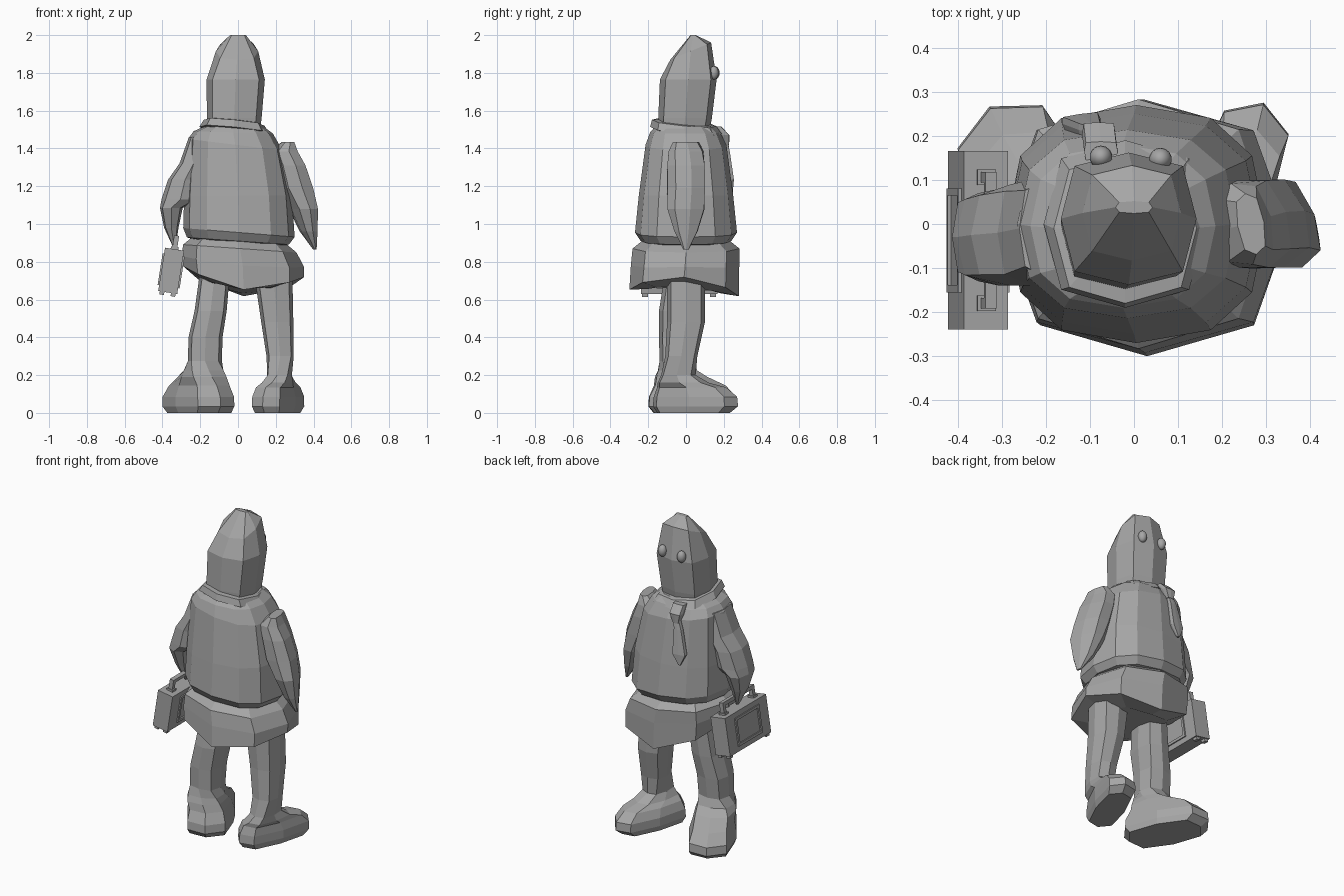
import bpy, bmesh, math
from mathutils import Matrix, Vector

grey = bpy.data.materials.new("plain grey")
grey.diffuse_color = (0.38, 0.38, 0.38, 1)


def finish(name, bm):
    bmesh.ops.recalc_face_normals(bm, faces=bm.faces)
    me = bpy.data.meshes.new(name)
    bm.to_mesh(me)
    bm.free()
    ob = bpy.data.objects.new(name, me)
    bpy.context.collection.objects.link(ob)
    me.materials.append(grey)
    return ob


def loft(name, rings, n=8, p=0.7):
    """Skin rings of (cx, cy, z, rx, ry, turn, x slope, y slope, side lift)."""
    bm = bmesh.new()
    loops = []
    for r in rings:
        cx, cy, z, rx, ry, turn, sx, sy, lift = tuple(r) + (0,) * (9 - len(r))
        loop = []
        for i in range(n):
            a = 2 * math.pi * i / n + math.pi / 2
            c, s = math.cos(a), math.sin(a)
            x = rx * math.copysign(abs(c) ** p, c)
            y = ry * math.copysign(abs(s) ** p, s)
            dz = sx * x + sy * y + lift * x * x
            t = math.radians(turn)
            loop.append(bm.verts.new((cx + x * math.cos(t) - y * math.sin(t),
                                      cy + x * math.sin(t) + y * math.cos(t), z + dz)))
        loops.append(loop)
    for a, b in zip(loops, loops[1:]):
        for i in range(n):
            j = (i + 1) % n
            bm.faces.new((a[i], a[j], b[j], b[i]))
    bm.faces.new(loops[0])
    bm.faces.new(loops[-1])
    return finish(name, bm)


def boxes(name, parts, matrix):
    """Join axis-aligned boxes (centre, size) and place them with a matrix."""
    bm = bmesh.new()
    for c, s in parts:
        bmesh.ops.create_cube(bm, size=1, matrix=Matrix.Translation(c) @ Matrix.Diagonal((*s, 1)))
    bm.transform(matrix)
    return finish(name, bm)


# pointed head, crown sloping down to the back
loft("head", [
    (-0.02, -0.01, 1.50, 0.137, 0.135),
    (-0.02, -0.005, 1.56, 0.145, 0.142),
    (-0.012, 0.012, 1.765, 0.154, 0.15),
    (-0.005, 0.025, 1.915, 0.112, 0.108, 0, 0, 0.42),
    (0.0, 0.038, 2.0, 0.042, 0.014)], p=0.65)

# eyes
for side, x, y in (("left", -0.075, 0.152), ("right", 0.06, 0.147)):
    bm = bmesh.new()
    bmesh.ops.create_uvsphere(bm, u_segments=14, v_segments=10, radius=1)
    bm.transform(Matrix.Translation((x, y, 1.8)) @ Matrix.Diagonal((0.026, 0.026, 0.036, 1)))
    for f in bm.faces:
        f.smooth = True
    finish(side + "_eye", bm)

# collar band
loft("collar", [
    (-0.02, -0.01, 1.49, 0.15, 0.15, 0, -0.1, -0.1),
    (-0.02, 0.0, 1.495, 0.185, 0.19, 0, -0.1, -0.1),
    (-0.02, -0.01, 1.535, 0.162, 0.17, 0, -0.1, -0.1),
    (-0.02, -0.01, 1.54, 0.13, 0.135, 0, -0.1, -0.1)])

# jacket body
loft("torso", [
    (0.0, 0.0, 0.90, 0.22, 0.20, 0, -0.07),
    (0.0, 0.0, 0.91, 0.27, 0.24, 0, -0.07),
    (0.005, 0.0, 0.955, 0.295, 0.27, 0, -0.08),
    (0.0, 0.0, 1.15, 0.285, 0.25),
    (-0.015, 0.0, 1.42, 0.25, 0.214, 0, -0.12),
    (-0.025, -0.005, 1.485, 0.21, 0.185, 0, -0.03),
    (-0.02, -0.01, 1.52, 0.15, 0.15)], n=12, p=0.8)

# baggy shorts with a curved lower rim
loft("shorts", [
    (0.02, -0.01, 0.645, 0.20, 0.19, 0, -0.08, -0.06, 1.0),
    (0.03, -0.01, 0.635, 0.32, 0.29, 0, -0.09, -0.06, 1.1),
    (0.025, -0.005, 0.78, 0.325, 0.287, 0, -0.09, 0, 0.2),
    (0.01, 0.0, 0.87, 0.30, 0.283, 0, -0.07),
    (0.005, 0.0, 0.92, 0.24, 0.22, 0, -0.07)], p=0.8)

# legs with square-toed feet turned outward
loft("left_leg", [
    (-0.205, 0.03, 0.0, 0.125, 0.22, 27),
    (-0.21, 0.035, 0.035, 0.135, 0.26, 27),
    (-0.21, 0.035, 0.085, 0.135, 0.255, 27),
    (-0.205, 0.02, 0.145, 0.12, 0.205, 27),
    (-0.19, -0.025, 0.19, 0.118, 0.14, 22),
    (-0.182, -0.045, 0.225, 0.107, 0.105, 15),
    (-0.175, -0.05, 0.275, 0.09, 0.09),
    (-0.172, -0.045, 0.40, 0.09, 0.098),
    (-0.145, -0.035, 0.54, 0.085, 0.108),
    (-0.125, -0.015, 0.72, 0.08, 0.10)], p=0.64)
loft("right_leg", [
    (0.21, 0.04, 0.0, 0.085, 0.205, -20),
    (0.212, 0.05, 0.035, 0.097, 0.24, -20),
    (0.213, 0.05, 0.085, 0.097, 0.235, -20),
    (0.213, 0.03, 0.135, 0.085, 0.195, -20),
    (0.216, -0.015, 0.16, 0.078, 0.14, -15),
    (0.22, -0.04, 0.20, 0.066, 0.092, -8),
    (0.223, -0.025, 0.30, 0.072, 0.085),
    (0.208, 0.0, 0.48, 0.085, 0.10),
    (0.188, 0.0, 0.72, 0.10, 0.10)], p=0.64)

# drooping sleeves that taper to a tip, rooted in the jacket
loft("left_arm", [
    (-0.337, -0.03, 0.88, 0.008, 0.012),
    (-0.353, -0.03, 0.98, 0.038, 0.055),
    (-0.353, -0.03, 1.085, 0.06, 0.10),
    (-0.305, -0.03, 1.13, 0.10, 0.11),
    (-0.28, -0.025, 1.235, 0.09, 0.115),
    (-0.235, -0.02, 1.32, 0.075, 0.12),
    (-0.20, -0.01, 1.46, 0.06, 0.11)])
loft("right_arm", [
    (0.407, 0.0, 0.865, 0.007, 0.015, 20),
    (0.374, 0.0, 0.96, 0.04, 0.065, 20),
    (0.346, 0.0, 1.08, 0.067, 0.105, 20),
    (0.305, 0.0, 1.19, 0.088, 0.105, 20),
    (0.27, 0.0, 1.31, 0.08, 0.105, 20),
    (0.245, 0.0, 1.385, 0.068, 0.095, 15),
    (0.265, 0.0, 1.435, 0.03, 0.07, 10)])

# tie: knot and blade lying on the chest, blade swinging aside
loft("tie_knot", [
    (-0.085, 0.208, 1.415, 0.02, 0.02),
    (-0.08, 0.203, 1.47, 0.038, 0.028),
    (-0.075, 0.165, 1.515, 0.038, 0.022)], p=0.3)
loft("tie_blade", [
    (-0.125, 0.24, 1.17, 0.006, 0.008, 8),
    (-0.12, 0.234, 1.235, 0.044, 0.016, 8),
    (-0.10, 0.216, 1.38, 0.026, 0.016, 5),
    (-0.085, 0.208, 1.44, 0.018, 0.013)], p=0.3)

# briefcase, leaning slightly
place = Matrix.Translation((-0.354, -0.037, 0.752)) @ Matrix.Rotation(math.radians(9), 4, 'Y')
parts = [((0, 0, 0), (0.102, 0.405, 0.232))]
for s in (-1, 1):
    # side frame strips around a recessed panel
    for y in (-0.11, 0.11):
        parts.append(((s * 0.053, y, 0), (0.012, 0.016, 0.17)))
    for z in (-0.077, 0.077):
        parts.append(((s * 0.053, 0, z), (0.012, 0.236, 0.016)))
    # base studs
    for x in (-0.03, 0.03):
        parts.append(((x, s * 0.18, -0.12), (0.025, 0.03, 0.025)))
boxes("briefcase", parts, place)

# briefcase handle
grip = [((0, 0, 0.178), (0.026, 0.31, 0.022))]
for s in (-1, 1):
    grip += [((0, s * 0.143, 0.145), (0.026, 0.024, 0.07)),
             ((0, s * 0.143, 0.12), (0.042, 0.036, 0.016))]
boxes("briefcase_handle", grip, place)
